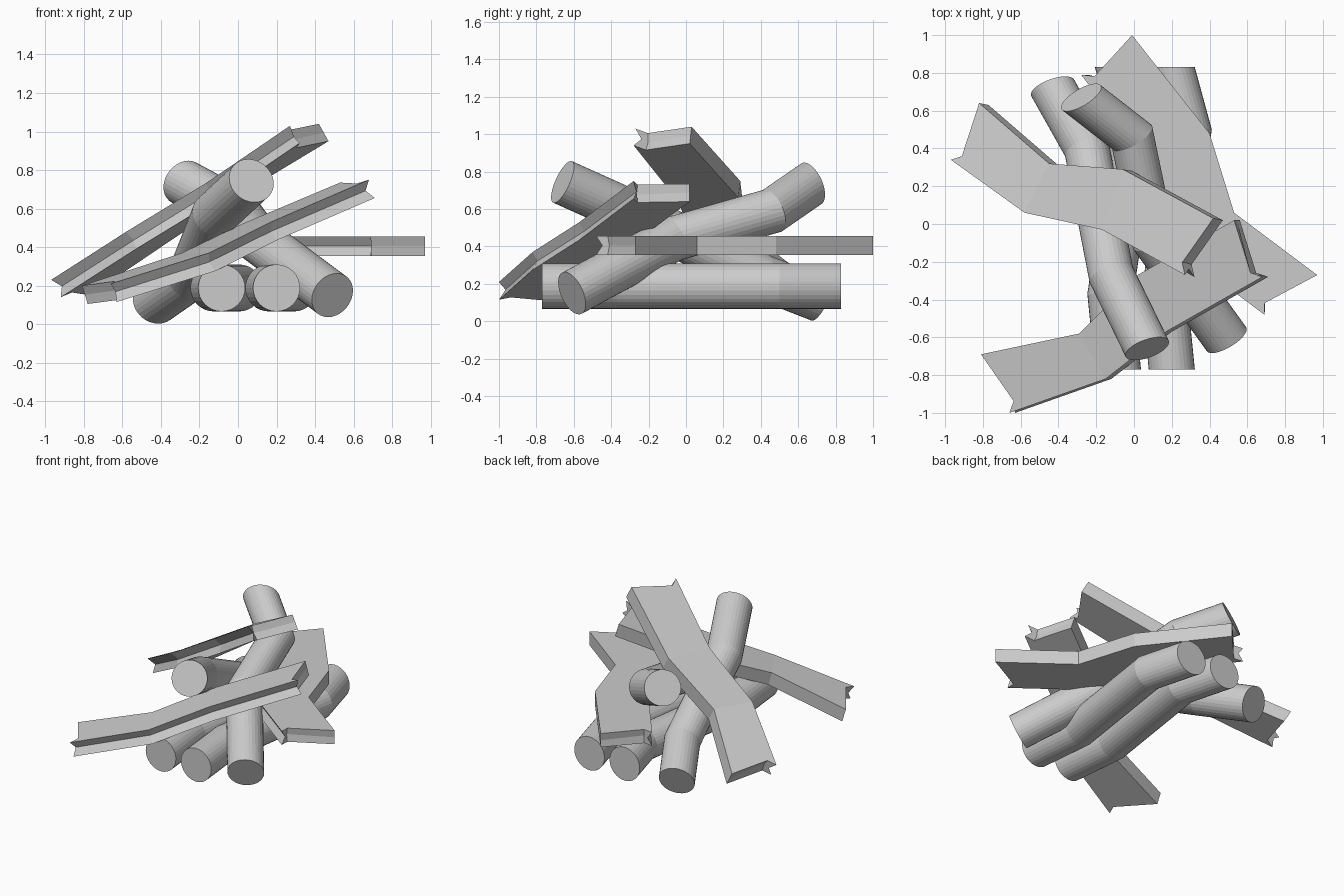
import bpy, bmesh, math
from mathutils import Vector

cube = bpy.data.objects.get("Cube")
if cube:
    bpy.data.objects.remove(cube, do_unlink=True)

grey = bpy.data.materials.new("weathered_grey")
grey.use_nodes = True
colour = (0.6, 0.6, 0.6, 1)
grey.diffuse_color = colour
grey.node_tree.nodes["Principled BSDF"].inputs["Base Color"].default_value = colour


def finish(bm, name):
    bmesh.ops.recalc_face_normals(bm, faces=bm.faces[:])
    mesh = bpy.data.meshes.new(name)
    bm.to_mesh(mesh)
    bm.free()
    mesh.materials.append(grey)
    obj = bpy.data.objects.new(name, mesh)
    bpy.context.collection.objects.link(obj)
    return obj


def log(name, path, radius=0.122, sides=32):
    """Crooked log: rings square to the overall axis, shifted along a path."""
    path = [Vector(p) for p in path]
    axis = (path[-1] - path[0]).normalized()
    u = axis.cross(Vector((0, 0, 1))).normalized()
    v = u.cross(axis)
    bm = bmesh.new()
    rings = []
    for p in path:
        angles = [math.tau * i / sides for i in range(sides)]
        rings.append([bm.verts.new(p + radius * (u * math.cos(a) + v * math.sin(a)))
                      for a in angles])
    for a, b in zip(rings, rings[1:]):
        for i in range(sides):
            j = (i + 1) % sides
            bm.faces.new((a[i], a[j], b[j], b[i]))
    bm.faces.new(rings[0])
    bm.faces.new(rings[-1])
    return finish(bm, name)


def plank(name, front, rear, drop):
    """Bent plank: grooved front edge and a splintered corner at each end."""
    front = [Vector(p) for p in front]
    rear = [Vector(p) for p in rear]
    drop = Vector(drop)
    inward = [(front[1] - front[0]).normalized(), (front[-2] - front[-1]).normalized()]
    bm = bmesh.new()
    layers = []
    for level in (0, 0.5, 1):
        groove = 0.03 if level == 0.5 else 0
        f = [p + drop * level + (r - p).normalized() * groove for p, r in zip(front, rear)]
        r = [p + drop * level for p in rear]
        notch = []
        for end, d in zip((0, -1), inward):
            f[end] = f[end] + d * groove * 0.8
            base = front[end].lerp(rear[end], 0.15)
            notch.append(base + drop * level + d * (0.05 + groove * 0.5))
        layers.append([[bm.verts.new(p) for p in row] for row in (f, r, notch)])
    # broad faces
    for f, r, n in (layers[0], layers[2]):
        bm.faces.new((f[0], f[1], r[1], r[0], n[0]))
        for i in range(1, len(f) - 2):
            bm.faces.new((f[i], f[i + 1], r[i + 1], r[i]))
        bm.faces.new((f[-2], f[-1], n[1], r[-1], r[-2]))
    # edges and ends
    loops = [f + [n[1]] + r[::-1] + [n[0]] for f, r, n in layers]
    for a, b in zip(loops, loops[1:]):
        for i in range(len(a)):
            j = (i + 1) % len(a)
            bm.faces.new((a[i], a[j], b[j], b[i]))
    return finish(bm, name)


# Two logs lying flat side by side
for name, x in (("bottom_log_right", -0.085), ("bottom_log_left", 0.2)):
    log(name, [(x, -0.77, 0.188), (x - 0.04, -0.37, 0.188),
               (x + 0.09, 0.5, 0.188), (x, 0.83, 0.188)])

# Two logs leaning across them
log("leaning_log_back", [(0.49, -0.61, 0.15), (0.1, -0.07, 0.44),
                         (-0.01, 0.46, 0.59), (-0.28, 0.67, 0.735)])
log("leaning_log_front", [(0.07, -0.66, 0.745), (-0.12, -0.27, 0.57),
                          (-0.25, 0.4, 0.24), (-0.43, 0.72, 0.115)])

# Broken planks on top
plank("flat_plank",
      [(-0.28, 0.79, 0.455), (0.12, 0.27, 0.455), (0.25, -0.15, 0.455), (0.69, -0.48, 0.455)],
      [(-0.01, 1.0, 0.455), (0.4, 0.48, 0.455), (0.53, 0.06, 0.455), (0.97, -0.27, 0.455)],
      (0, 0, -0.1))
plank("high_plank",
      [(-0.97, 0.34, 0.23), (-0.58, 0.06, 0.48), (-0.17, -0.03, 0.73), (0.27, -0.27, 1.03)],
      [(-0.82, 0.64, 0.24), (-0.45, 0.32, 0.49), (-0.06, 0.29, 0.75), (0.42, 0.03, 1.04)],
      (0.05, -0.01, -0.09))
plank("front_plank",
      [(-0.66, -1.0, 0.21), (-0.15, -0.82, 0.37), (0.17, -0.57, 0.53), (0.68, -0.28, 0.75)],
      [(-0.81, -0.69, 0.2), (-0.29, -0.58, 0.37), (0.02, -0.27, 0.52), (0.53, 0.02, 0.735)],
      (0.03, 0, -0.095))
